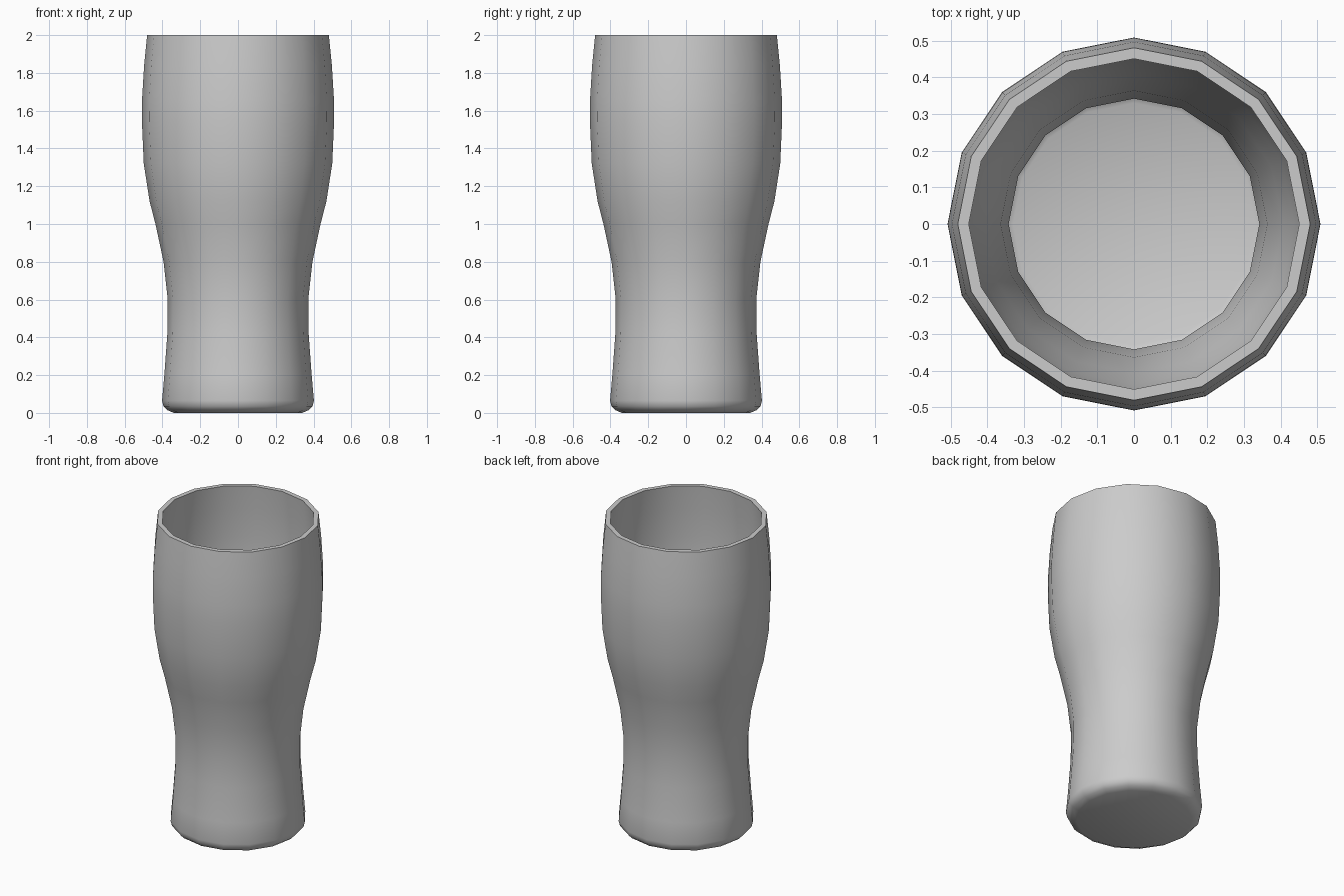
import bpy, bmesh, math

if "Cube" in bpy.data.objects:
    bpy.data.objects.remove(bpy.data.objects["Cube"])

SIDES = 16

# Outer wall from base to rim, then inner wall back down to the floor (radius, height)
outer = [(0.34, 0.0), (0.375, 0.015), (0.395, 0.035), (0.402, 0.065), (0.39, 0.2),
         (0.374, 0.42), (0.372, 0.6), (0.394, 0.8), (0.437, 1.0), (0.468, 1.12),
         (0.499, 1.32), (0.509, 1.55), (0.508, 1.66), (0.497, 1.84), (0.481, 2.0)]
inner = [(0.451, 2.0), (0.467, 1.84), (0.477, 1.66), (0.478, 1.55), (0.469, 1.32),
         (0.438, 1.12), (0.407, 1.0), (0.364, 0.8), (0.342, 0.6), (0.344, 0.42),
         (0.36, 0.2), (0.371, 0.07), (0.36, 0.045), (0.33, 0.03)]

# Lathe the profile into rings, bridge them, cap the base and the inside floor
bm = bmesh.new()
rings = []
for r, z in outer + inner:
    rings.append([bm.verts.new((r * math.cos(2 * math.pi * i / SIDES),
                                r * math.sin(2 * math.pi * i / SIDES), z))
                  for i in range(SIDES)])
for a, b in zip(rings, rings[1:]):
    for i in range(SIDES):
        j = (i + 1) % SIDES
        bm.faces.new((a[i], a[j], b[j], b[i]))
bm.faces.new(rings[0][::-1])
bm.faces.new(rings[-1])
bmesh.ops.recalc_face_normals(bm, faces=bm.faces)

mesh = bpy.data.meshes.new("pint_glass")
bm.to_mesh(mesh)
bm.free()
glass = bpy.data.objects.new("pint_glass", mesh)
bpy.context.collection.objects.link(glass)

# Smooth walls with a crisp rim
bpy.context.view_layer.objects.active = glass
glass.select_set(True)
bpy.ops.object.shade_smooth_by_angle(angle=math.radians(40))
